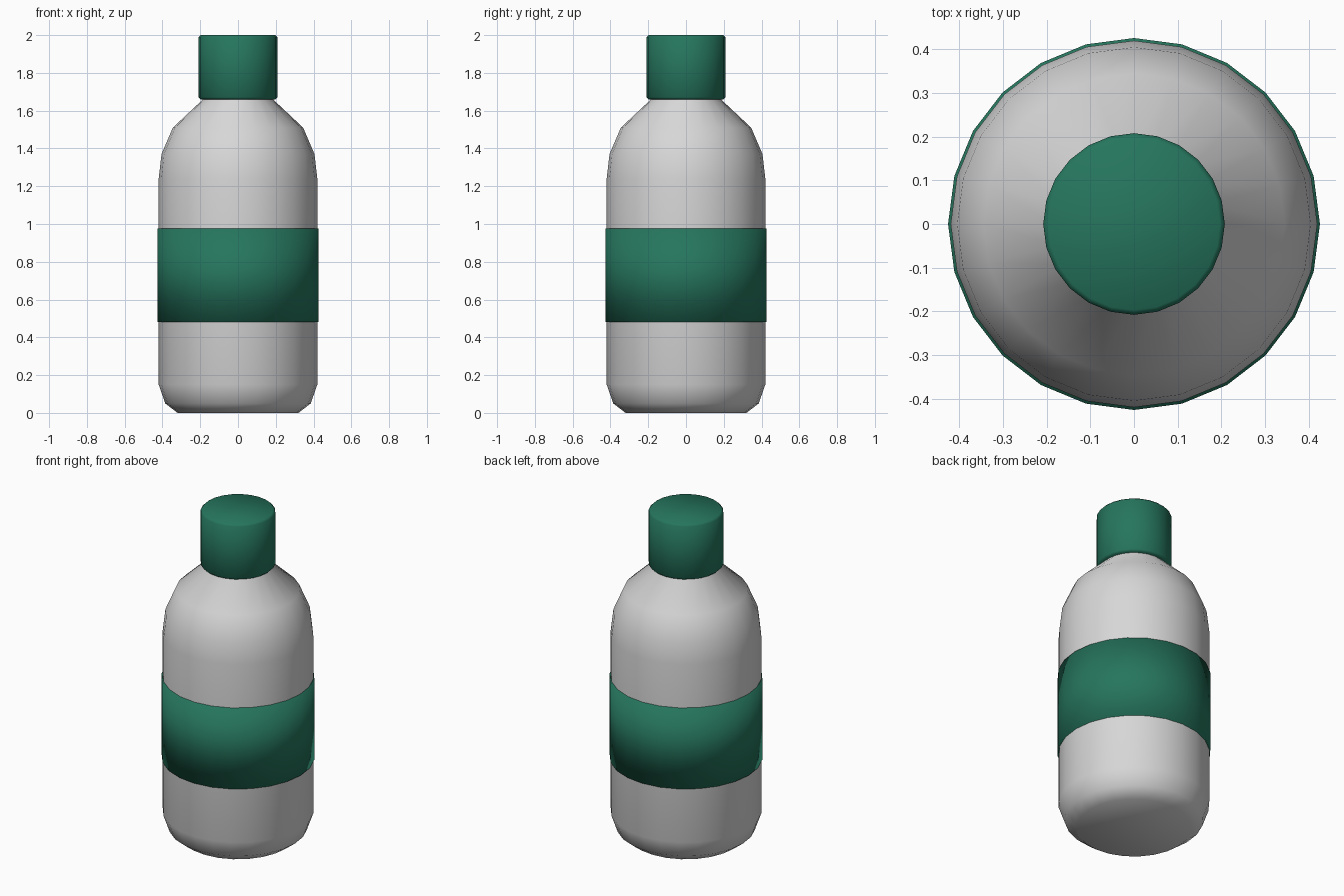
import bpy
import bmesh
from math import cos, sin, tau

SIDES = 24

cube = bpy.data.objects.get("Cube")
if cube:
    bpy.data.objects.remove(cube, do_unlink=True)


def make_material(name, rgb):
    mat = bpy.data.materials.new(name)
    mat.use_nodes = True
    mat.diffuse_color = (*rgb, 1)
    mat.node_tree.nodes["Principled BSDF"].inputs["Base Color"].default_value = (*rgb, 1)
    return mat


def lathe(name, profile, mat):
    """Closed, smooth solid turned around z from (radius, height) points."""
    bm = bmesh.new()
    rings = [[bm.verts.new((r * cos(tau * i / SIDES), r * sin(tau * i / SIDES), z))
              for i in range(SIDES)] for r, z in profile]
    for low, high in zip(rings, rings[1:]):
        for i in range(SIDES):
            j = (i + 1) % SIDES
            bm.faces.new((low[i], low[j], high[j], high[i]))
    bm.faces.new(rings[0][::-1])
    bm.faces.new(rings[-1])
    for face in bm.faces:
        face.smooth = True
    mesh = bpy.data.meshes.new(name)
    bm.to_mesh(mesh)
    bm.free()
    mesh.materials.append(mat)
    obj = bpy.data.objects.new(name, mesh)
    bpy.context.collection.objects.link(obj)
    return obj


grey = make_material("light grey plastic", (0.68, 0.68, 0.68))
green = make_material("dark green", (0.019, 0.18, 0.11))

# Bottle with rounded base, domed shoulder and a neck hidden in the cap
lathe("bottle_body", [(0.32, 0), (0.385, 0.05), (0.42, 0.15), (0.42, 1.24),
                      (0.405, 1.37), (0.345, 1.51), (0.185, 1.66), (0.17, 1.75)], grey)

# Label band wrapped around the body
lathe("label_band", [(0.426, 0.48), (0.426, 0.975)], green)

# Screw cap with slightly softened rims
lathe("cap", [(0.197, 1.66), (0.208, 1.671), (0.208, 1.989), (0.197, 2.0)], green)
